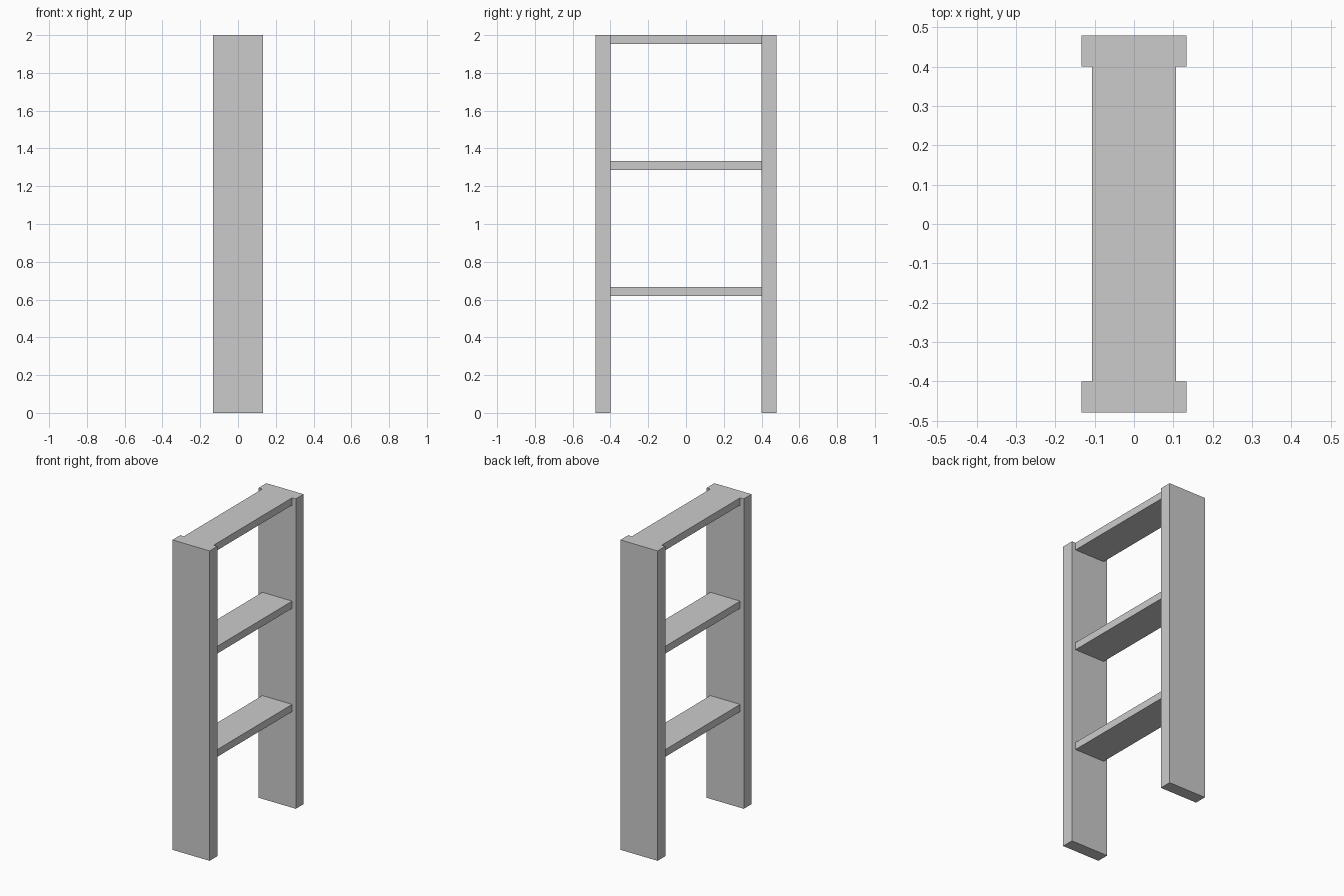
import bpy

if "Cube" in bpy.data.objects:
    bpy.data.objects.remove(bpy.data.objects["Cube"])


def box(name, lo, hi):
    """Axis-aligned box between two corners."""
    centre = [(a + b) / 2 for a, b in zip(lo, hi)]
    size = [b - a for a, b in zip(lo, hi)]
    bpy.ops.mesh.primitive_cube_add(size=1, location=centre)
    obj = bpy.context.object
    obj.name = name
    obj.scale = size
    bpy.ops.object.transform_apply(location=False, rotation=False, scale=True)
    return obj


HEIGHT = 2.0
INNER, OUTER = 0.40, 0.479      # side rail y extents
RAIL_X, RUNG_X = 0.133, 0.1065  # half widths
RUNG_T = 0.047

# Upright side rails
box("front_rail", (-RAIL_X, -OUTER, 0), (RAIL_X, -INNER, HEIGHT))
box("back_rail", (-RAIL_X, INNER, 0), (RAIL_X, OUTER, HEIGHT))

# Evenly spaced flat rungs, the top one flush with the rail tops
for i in range(1, 4):
    top = HEIGHT * i / 3
    box(f"rung_{i}", (-RUNG_X, -INNER, top - RUNG_T), (RUNG_X, INNER, top))
